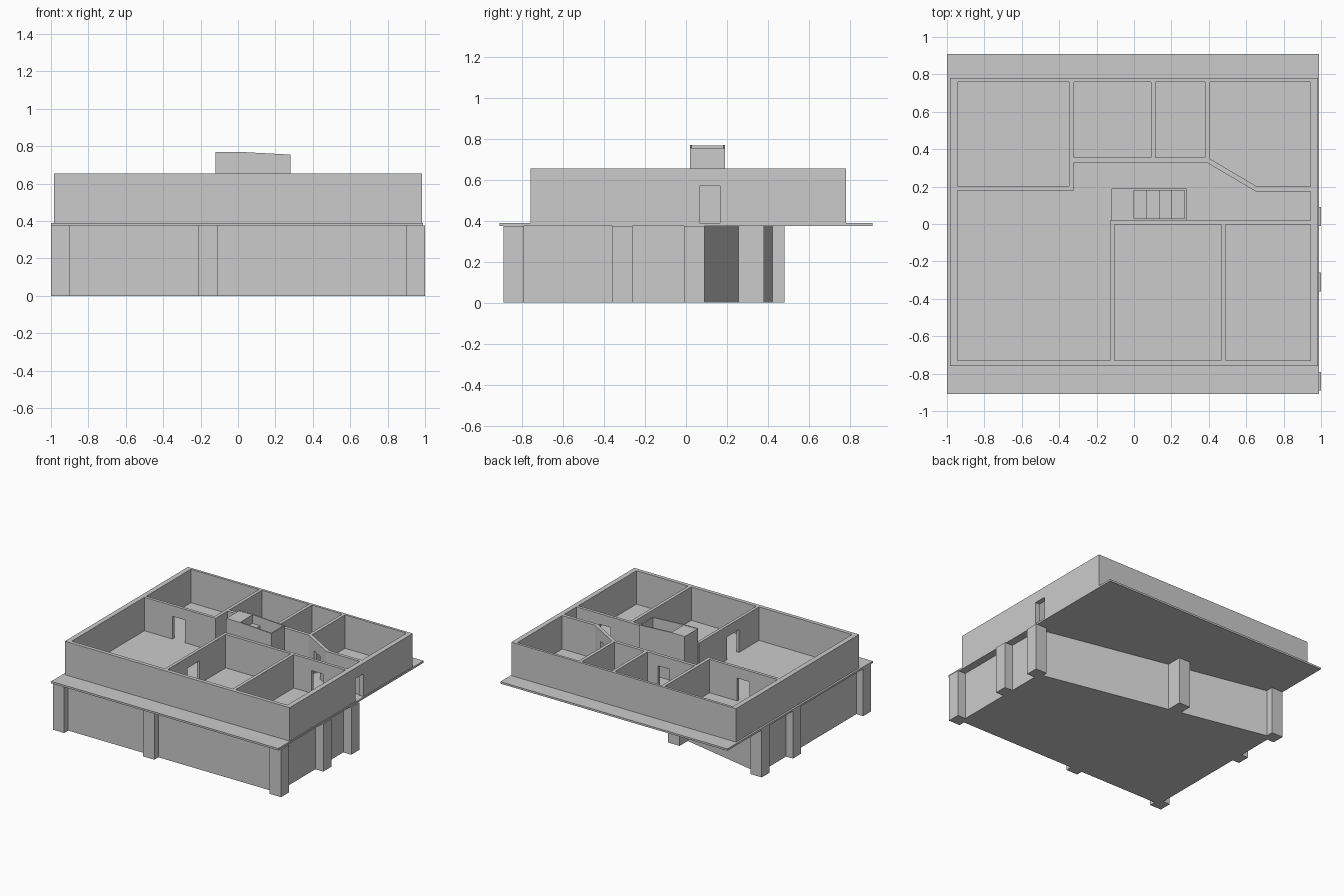
import bpy
from mathutils import Vector

if "Cube" in bpy.data.objects:
    bpy.data.objects.remove(bpy.data.objects["Cube"])


def prism(name, pts, z0, z1):
    """Extrude a plan outline (counter-clockwise) from z0 to z1."""
    n = len(pts)
    verts = [(x, y, z) for z in (z0, z1) for x, y in pts]
    faces = [tuple(reversed(range(n))), tuple(range(n, 2 * n))]
    faces += [(i, (i + 1) % n, n + (i + 1) % n, n + i) for i in range(n)]
    me = bpy.data.meshes.new(name)
    me.from_pydata(verts, [], faces)
    ob = bpy.data.objects.new(name, me)
    bpy.context.collection.objects.link(ob)
    return ob


def box(name, x0, x1, y0, y1, z0, z1):
    return prism(name, [(x0, y0), (x1, y0), (x1, y1), (x0, y1)], z0, z1)


FLOOR, TOP, DOOR_TOP = 0.39, 0.655, 0.57


def wall(name, a, b, t, door=None):
    """Straight wall between two plan points; door = start/end distance along it."""
    a, b = Vector(a), Vector(b)
    d = (b - a).normalized()
    side = Vector((-d.y, d.x)) * t / 2
    length = (b - a).length

    def piece(label, s, e, z0):
        p, q = a + d * s, a + d * e
        prism(label, [tuple(v) for v in (p - side, q - side, q + side, p + side)], z0, TOP)

    if door:
        piece(name + "_start", 0, door[0], FLOOR)
        piece(name + "_lintel", door[0], door[1], DOOR_TOP)
        piece(name + "_end", door[1], length, FLOOR)
    else:
        piece(name, 0, length, FLOOR)


# Lower storey with slanted back wall
prism("lower_storey", [(-0.94, -0.84), (0.93, -0.84), (0.93, 0.04), (-0.94, 0.43)], 0, 0.375)

# Columns around the lower storey
columns = [(-1, -0.89), (-0.21, -0.89), (0.9, -0.89), (0.9, -0.36), (0.9, -0.01),
           (-1, -0.01), (-1, 0.38)]
for x, y in columns:
    box("column", x, x + 0.1, y, y + 0.1, 0, 0.375)
box("back_column", -0.21, -0.11, 0.21, 0.38, 0, 0.375)

# Overhanging floor slab
box("floor_slab", -1, 0.99, -0.91, 0.91, 0.375, FLOOR)

# Outer walls of the upper storey
wall("front_wall", (-0.985, -0.745), (0.985, -0.745), 0.03)
wall("back_wall", (-0.985, 0.77), (0.985, 0.77), 0.02)
wall("left_wall", (-0.965, -0.73), (-0.965, 0.76), 0.04)
wall("right_wall", (0.965, -0.73), (0.965, 0.76), 0.04, (0.795, 0.895))

# Inner partitions, back rooms
wall("back_left_room_wall", (-0.945, 0.19), (-0.32, 0.19), 0.024, (0.245, 0.355))
wall("back_left_divider", (-0.335, 0.20), (-0.335, 0.76), 0.026)
wall("small_rooms_wall", (-0.322, 0.342), (0.40, 0.342), 0.026, (0.22, 0.32))
wall("small_rooms_divider", (0.103, 0.35), (0.103, 0.76), 0.026)
wall("back_right_divider", (0.393, 0.34), (0.393, 0.76), 0.026)
wall("slanted_wall", (0.395, 0.34), (0.655, 0.187), 0.026, (0.09, 0.2))
wall("back_right_room_wall", (0.65, 0.187), (0.945, 0.187), 0.026)

# Inner partitions, front rooms
wall("hall_wall", (-0.128, 0.008), (0.945, 0.008), 0.024, (0.775, 0.875))
wall("front_left_divider", (-0.117, -0.73), (-0.117, 0.0), 0.024, (0.25, 0.4))
wall("front_right_divider", (0.478, -0.73), (0.478, 0.0), 0.026)

# Stairwell: side panels with sloped top, end wall, landing and steps
profile = [(-0.12, FLOOR), (0.28, FLOOR), (0.28, 0.755), (0.0, 0.77), (-0.12, 0.77)]
for y0 in (0.02, 0.18):
    panel = prism("stair_side_panel", profile, y0, y0 + 0.01)
    for v in panel.data.vertices:
        x, z, y = v.co
        v.co = (x, y, z)
    panel.data.flip_normals()
box("stair_end_wall", 0.27, 0.28, 0.03, 0.18, FLOOR, 0.755)
box("stair_landing", -0.12, 0.0, 0.03, 0.18, FLOOR, 0.768)
for i in range(4):
    box("step", i * 0.0675, (i + 1) * 0.0675, 0.03, 0.18, FLOOR, 0.70 - i * 0.07)
